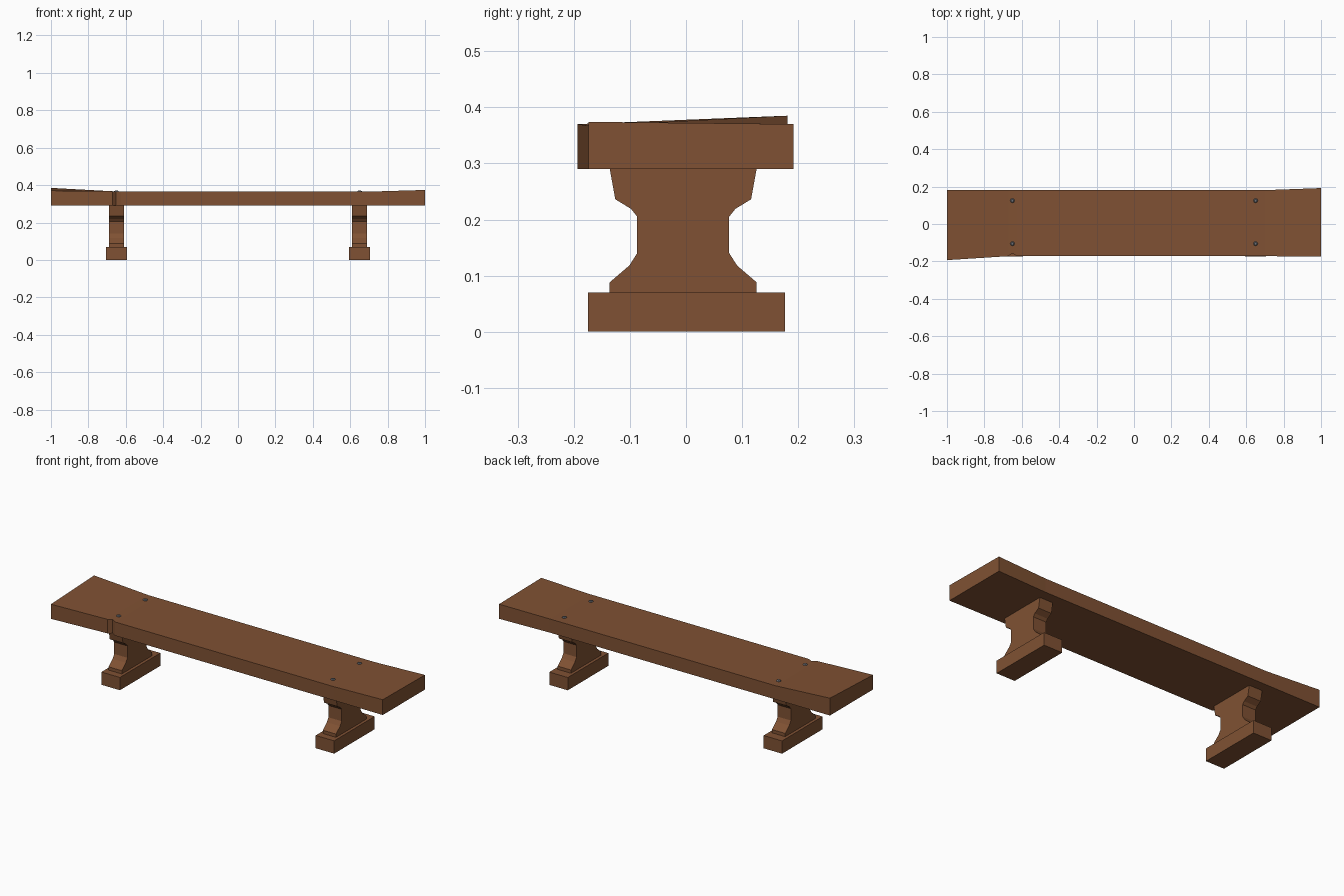
import bpy, bmesh, math

if "Cube" in bpy.data.objects:
    bpy.data.objects.remove(bpy.data.objects["Cube"])


def material(name, rgb):
    m = bpy.data.materials.new(name)
    m.diffuse_color = (*rgb, 1)
    m.use_nodes = True
    m.node_tree.nodes["Principled BSDF"].inputs["Base Color"].default_value = m.diffuse_color
    return m


WOOD = material("brown wood", (0.215, 0.083, 0.033))
IRON = material("grey iron", (0.16, 0.17, 0.19))


def finish(name, bm, mat):
    bmesh.ops.recalc_face_normals(bm, faces=bm.faces[:])
    me = bpy.data.meshes.new(name)
    bm.to_mesh(me)
    bm.free()
    me.materials.append(mat)
    ob = bpy.data.objects.new(name, me)
    bpy.context.collection.objects.link(ob)
    return ob


def loft(name, rings, mat):
    """Skin a row of equal-length rings and cap both ends."""
    bm = bmesh.new()
    vs = [[bm.verts.new(p) for p in r] for r in rings]
    n = len(vs[0])
    for a, b in zip(vs, vs[1:]):
        for i in range(n):
            j = (i + 1) % n
            bm.faces.new((a[i], a[j], b[j], b[i]))
    bm.faces.new(vs[0])
    bm.faces.new(vs[-1])
    return finish(name, bm, mat)


# Seat plank: x, front y, back y, front top z, back top z (warped ends, chipped front edge)
stations = [
    (-1.0, -0.193, 0.181, 0.370, 0.385),
    (-0.67, -0.172, 0.181, 0.367, 0.365),
    (-0.652, -0.156, 0.181, 0.366, 0.365),
    (-0.625, -0.172, 0.181, 0.365, 0.365),
    (0.70, -0.172, 0.181, 0.365, 0.365),
    (1.0, -0.174, 0.192, 0.374, 0.370),
]
loft("seat", [[(x, f, 0.29), (x, b, 0.29), (x, b, tb), (x, f, tf)]
              for x, f, b, tf, tb in stations], WOOD)

# Half outline of a support, as distance from its centre line and height
half = [(0.131, 0.07), (0.131, 0.088), (0.096, 0.118), (0.082, 0.14),
        (0.082, 0.205), (0.093, 0.219), (0.121, 0.236), (0.131, 0.291)]
outline = [(y - 0.005, z) for y, z in half] + [(-y - 0.005, z) for y, z in reversed(half)]

for side, label in ((-1, "left"), (1, "right")):
    cx = 0.65 * side
    # Waisted support
    loft(label + "_support", [[(cx + dx, y, z) for y, z in outline] for dx in (-0.04, 0.04)], WOOD)
    # Foot block
    loft(label + "_foot", [[(cx + dx, -0.175, 0), (cx + dx, 0.176, 0),
                            (cx + dx, 0.176, 0.07), (cx + dx, -0.175, 0.07)]
                           for dx in (-0.056, 0.056)], WOOD)
    # Domed nail heads
    for y, end in ((-0.105, "front"), (0.125, "back")):
        rings = [[(cx + r * math.cos(i * math.pi / 4), y + r * math.sin(i * math.pi / 4), z)
                  for i in range(8)] for r, z in ((0.012, 0.36), (0.012, 0.367), (0.007, 0.371))]
        loft(f"{label}_{end}_nail", rings, IRON)
